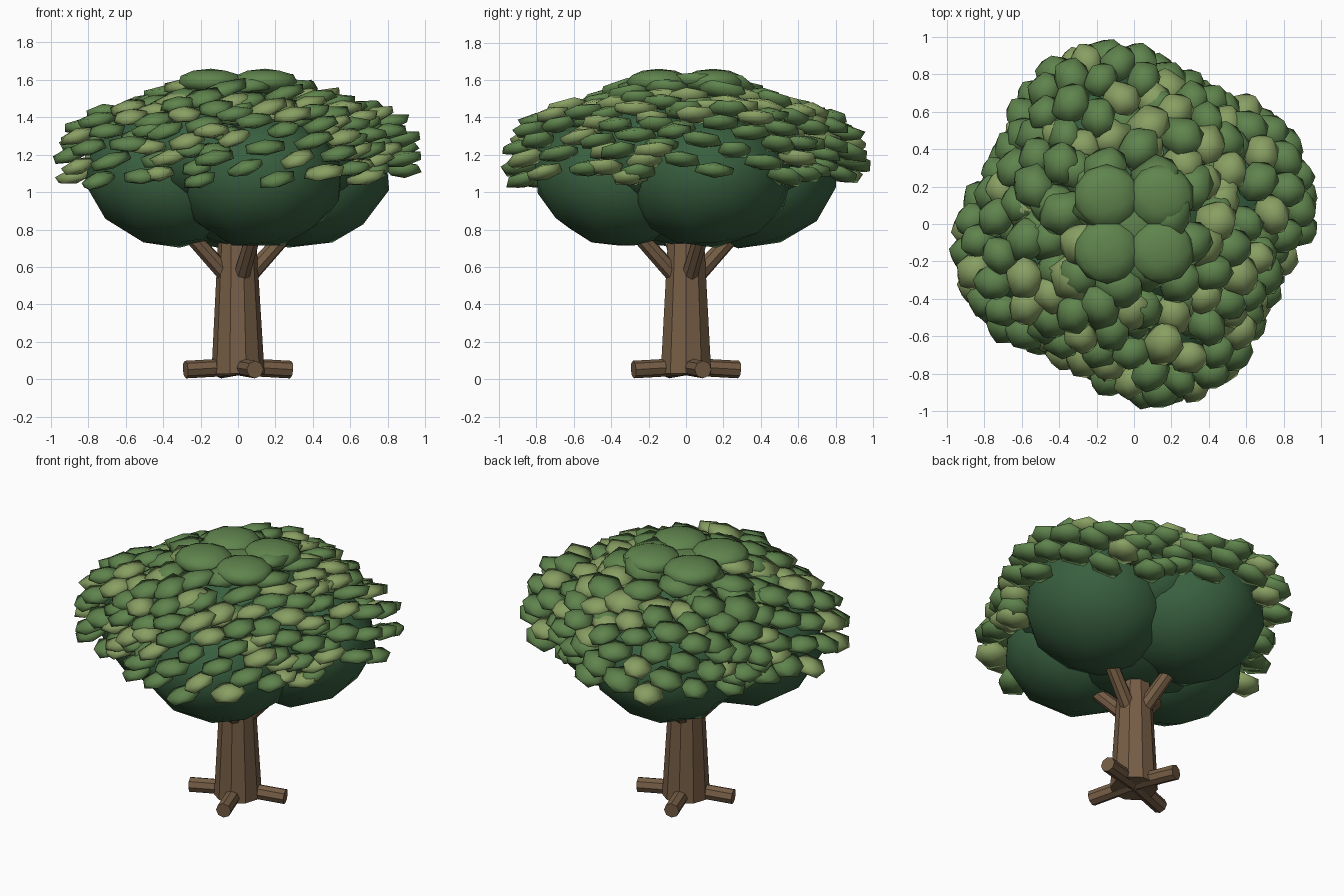
import bpy, bmesh, math, random
from mathutils import Vector, Matrix

if "Cube" in bpy.data.objects:
    bpy.data.objects.remove(bpy.data.objects["Cube"])

random.seed(7)
QUARTERS = [math.radians(18 + 90 * k) for k in range(4)]


def material(name, rgb):
    m = bpy.data.materials.new(name)
    m.diffuse_color = (*rgb, 1)
    m.use_nodes = True
    m.node_tree.nodes["Principled BSDF"].inputs["Base Color"].default_value = m.diffuse_color
    return m


BARK = material("bark", (0.18, 0.11, 0.06))
DARK = material("dark_foliage", (0.04, 0.115, 0.05))
MID = material("mid_leaf", (0.115, 0.23, 0.075))
LIGHT = material("light_leaf", (0.25, 0.35, 0.125))


def finish(name, bm, mat, smooth):
    me = bpy.data.meshes.new(name)
    for f in bm.faces:
        f.smooth = smooth
    bm.to_mesh(me)
    bm.free()
    me.materials.append(mat)
    ob = bpy.data.objects.new(name, me)
    bpy.context.collection.objects.link(ob)
    return ob


def limb(name, a, b, r1, r2, sides):
    a, b = Vector(a), Vector(b)
    d = b - a
    mat = Matrix.Translation((a + b) / 2) @ d.to_track_quat('Z', 'Y').to_matrix().to_4x4()
    bm = bmesh.new()
    bmesh.ops.create_cone(bm, cap_ends=True, segments=sides, radius1=r1, radius2=r2,
                          depth=d.length, matrix=mat)
    return finish(name, bm, BARK, False)


def pad(bm, pos, size, normal=(0, 0, 1), spin=0.0, sub=1):
    rot = Vector(normal).to_track_quat('Z', 'Y').to_matrix().to_4x4()
    mat = (Matrix.Translation(pos) @ rot @ Matrix.Rotation(spin, 4, 'Z')
           @ Matrix.Diagonal((*size, 1)))
    bmesh.ops.create_icosphere(bm, subdivisions=sub, radius=1, matrix=mat)


def polar(a, r, z):
    return Vector((r * math.cos(a), r * math.sin(a), z))


# trunk, roots and branches
limb("trunk", (0, 0, 0.03), (-0.005, 0, 0.85), 0.142, 0.096, 10)
for a in QUARTERS:
    limb("root", polar(a, 0, 0.068), polar(a, 0.295, 0.052), 0.047, 0.047, 8)
    limb("branch", polar(a, 0.03, 0.52), polar(a, 0.36, 0.87), 0.047, 0.04, 8)

# dark canopy masses: four main lobes, four smaller ones between, crown and core
lobes = [("canopy_lobe", polar(a, 0.41, 1.06), Vector((0.445, 0.445, 0.35))) for a in QUARTERS]
lobes += [("canopy_filler", polar(a + math.pi / 4, 0.35, 1.2), Vector((0.37, 0.37, 0.29)))
          for a in QUARTERS]
lobes.append(("canopy_crown", Vector((0, 0, 1.27)), Vector((0.52, 0.52, 0.315))))
lobes.append(("canopy_core", Vector((0, 0, 1.06)), Vector((0.54, 0.54, 0.355))))
for i, (name, c, s) in enumerate(lobes):
    tilt = -c.xy * 0.9 if name == "canopy_lobe" else Vector((0, 0))
    bm = bmesh.new()
    pad(bm, c, s, (*tilt, 1), i * math.pi / 2, sub=2)
    finish(name, bm, DARK, True)


def inside(p, skip):
    return any(i != skip and
               sum(((p[k] - c[k]) / (s[k] * 1.03)) ** 2 for k in range(3)) < 1
               for i, (_, c, s) in enumerate(lobes))


# leaf pads spread over the upper shell of every mass
mid, light = bmesh.new(), bmesh.new()
GOLDEN = math.pi * (3 - math.sqrt(5))
N = 95
for i, (name, c, s) in enumerate(lobes):
    for k in range(N):
        h = 1 - 2 * (k + 0.5) / N
        r = math.sqrt(1 - h * h)
        d = Vector((r * math.cos(k * GOLDEN + i), r * math.sin(k * GOLDEN + i), h))
        p = c + Vector([d[j] * (s[j] + (0.06 if j < 2 else 0.03)) for j in range(3)])
        if i < 4:                       # main lobes lift at their outer side
            p.z += 0.25 * (p.xy.length - c.xy.length)
        if p.z < 1.06 or p.z > 1.6 or inside(p, i):
            continue
        out = Vector((p.x, p.y, 0)).normalized()
        nrm = Vector((-0.2 + random.uniform(-.15, .15), 0.2 * out.y + random.uniform(-.12, .12), 1))
        w = random.uniform(0.11, 0.13) + max(0, p.z - 1.42) * 0.25
        pad(light if random.random() < 0.27 else mid, p,
            (w, w * 0.86, 0.043), nrm, random.uniform(0, 6.28))

# four broad pads on the very top, one filling the middle
for x in (-0.145, 0.145):
    for y in (-0.145, 0.145):
        pad(mid, (x, y, 1.59), (0.18, 0.175, 0.07), sub=2)
pad(mid, (0, 0, 1.56), (0.16, 0.16, 0.06), sub=2)

finish("mid_leaves", mid, MID, True)
finish("light_leaves", light, LIGHT, True)
